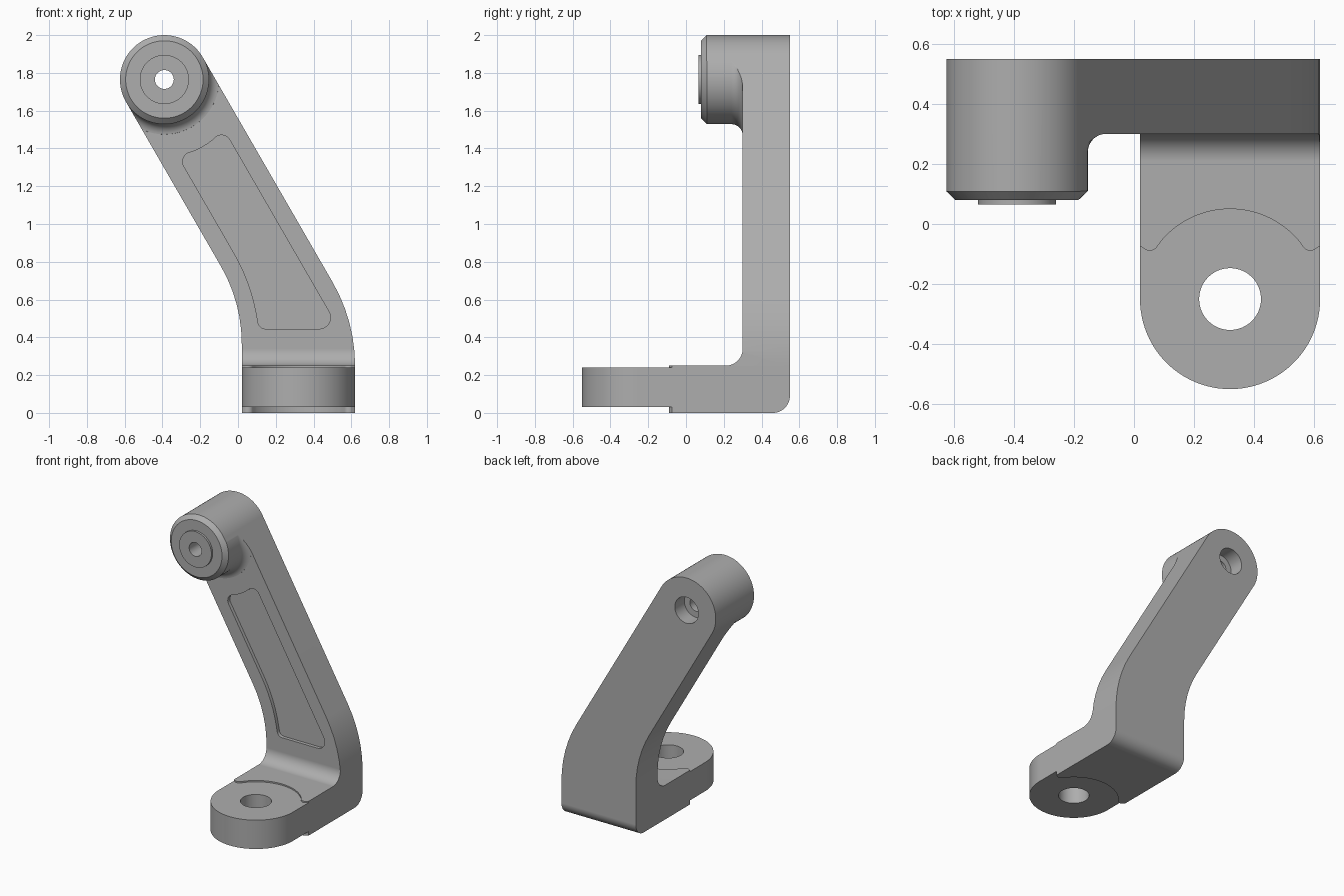
import bpy, bmesh, math
from mathutils import Vector

if "Cube" in bpy.data.objects:
    bpy.data.objects.remove(bpy.data.objects["Cube"])

HEAD = (-0.39, 1.765)      # head centre (x, z)
R = 0.235                  # head radius
HOLE = (0.32, -0.25)       # foot hole centre (x, y)
C30, S30 = math.cos(math.radians(30)), 0.5


def rounded(corners):
    """Polygon from (u, v, radius) corners, with each corner filleted."""
    out, n = [], len(corners)
    for i, (u, v, r) in enumerate(corners):
        p = Vector((u, v))
        if r == 0:
            out.append(p)
            continue
        a = (Vector(corners[i - 1][:2]) - p).normalized()
        b = (Vector(corners[(i + 1) % n][:2]) - p).normalized()
        half = a.angle(b) / 2
        centre = p + (a + b).normalized() * r / math.sin(half)
        start = p + a * r / math.tan(half) - centre
        end = p + b * r / math.tan(half) - centre
        sweep = math.atan2(start.x * end.y - start.y * end.x, start.dot(end))
        steps = max(6, int(abs(sweep) / math.radians(6)))
        for k in range(steps + 1):
            t = sweep * k / steps
            c, s = math.cos(t), math.sin(t)
            out.append(centre + Vector((start.x * c - start.y * s, start.x * s + start.y * c)))
    return out


def arc(cu, cv, r, a0, a1, steps):
    angles = [math.radians(a0 + (a1 - a0) * k / steps) for k in range(steps + 1)]
    return [(cu + r * math.cos(a), cv + r * math.sin(a), 0) for a in angles]


def finish(name, bm):
    bmesh.ops.recalc_face_normals(bm, faces=bm.faces)
    mesh = bpy.data.meshes.new(name)
    bm.to_mesh(mesh)
    bm.free()
    ob = bpy.data.objects.new(name, mesh)
    bpy.context.collection.objects.link(ob)
    return ob


def prism(name, corners, axis, lo, hi):
    """Extrude a profile along the x, y or z axis."""
    place = {"x": lambda p, t: (t, p[0], p[1]),
             "y": lambda p, t: (p[0], t, p[1]),
             "z": lambda p, t: (p[0], p[1], t)}[axis]
    pts = rounded(corners)
    bm = bmesh.new()
    a, b = ([bm.verts.new(place(p, t)) for p in pts] for t in (lo, hi))
    bm.faces.new(a)
    bm.faces.new(b)
    for i in range(len(pts)):
        bm.faces.new((a[i - 1], a[i], b[i], b[i - 1]))
    return finish(name, bm)


def lathe(name, rings, seg=96):
    """Turn (radius, y) rings around the head axis."""
    bm = bmesh.new()
    loops = []
    for r, y in rings:
        angles = [2 * math.pi * k / seg for k in range(seg)]
        loops.append([bm.verts.new((HEAD[0] + r * math.cos(a), y, HEAD[1] + r * math.sin(a)))
                      for a in angles])
    bm.faces.new(loops[0])
    bm.faces.new(loops[-1])
    for a, b in zip(loops, loops[1:]):
        for i in range(seg):
            bm.faces.new((a[i - 1], a[i], b[i], b[i - 1]))
    return finish(name, bm)


def combine(target, tool, operation):
    mod = target.modifiers.new("combine", "BOOLEAN")
    mod.operation, mod.solver, mod.object = operation, "EXACT", tool
    bpy.context.view_layer.objects.active = target
    bpy.ops.object.modifier_apply(modifier=mod.name)
    bpy.data.objects.remove(tool)


# Side profile: flat foot with a filleted upright
bracket = prism("bracket_arm", [
    (-0.7, 0, 0), (0.55, 0, 0.09), (0.55, 2.1, 0), (0.30, 2.1, 0),
    (0.30, 0.25, 0.09), (-0.7, 0.25, 0)], "x", -0.8, 0.8)

# Turned head with chamfer, raised washer face and root fillet
f = 0.06
fillet = [(R + 0.0015 + f * (1 - math.cos(math.radians(a))),
           0.24 + f * math.sin(math.radians(a))) for a in range(0, 85, 7)]
head = lathe("head", [(0.13, 0.065), (0.13, 0.08), (0.205, 0.08), (R + 0.0015, 0.11)]
             + fillet + [(0.296, 0.31), (0.296, 0.42)])
combine(bracket, head, "UNION")

# Front outline: vertical below, leaning 30 degrees above, round top
slope = S30 / C30
left_z = HEAD[1] - R * S30 - (0.02 - HEAD[0] + R * C30) / slope
right_z = HEAD[1] + R * S30 - (0.62 - HEAD[0] - R * C30) / slope
outline = prism("outline", [(0.02, -0.2, 0), (0.62, -0.2, 0), (0.62, right_z, 0.89)]
                + arc(*HEAD, R, 30, 210, 48) + [(0.02, left_z, 0.82)], "y", -1, 1)
combine(bracket, outline, "INTERSECT")

# Round nose of the foot
nose = prism("nose", arc(*HOLE, 0.30, 180, 360, 48)
             + [(0.63, -0.24, 0), (1, -0.24, 0), (1, 1, 0), (-1, 1, 0), (-1, -0.24, 0),
                (0.01, -0.24, 0)], "z", -0.3, 2.3)
combine(bracket, nose, "INTERSECT")

# Shallow machined faces above and below the foot hole
cx, cy = HOLE
dx, dy = 0.30 * math.cos(math.radians(30)), 0.30 * math.sin(math.radians(30))
spot = ([(cx + 0.5, -0.8, 0), (cx + 0.5, 0.06, 0), (cx + dx, cy + dy, 0.03)]
        + arc(cx, cy, 0.30, 40, 140, 36)
        + [(cx - dx, cy + dy, 0.03), (cx - 0.5, 0.06, 0), (cx - 0.5, -0.8, 0)])
for lo, hi in ((0.24, 0.4), (-0.2, 0.03)):
    combine(bracket, prism("spot_face", spot, "z", lo, hi), "DIFFERENCE")

# Foot hole, and head hole with a counterbore at the back
combine(bracket, prism("foot_hole", arc(cx, cy, 0.103, 0, 354, 59), "z", -0.3, 0.5), "DIFFERENCE")
combine(bracket, lathe("head_hole", [(0.05, -0.2), (0.05, 0.44), (0.095, 0.44), (0.095, 0.8)], 48),
        "DIFFERENCE")

# Shallow pocket in the front of the arm, following its sides
w, reach = 0.14, 0.41
along = math.sqrt(reach ** 2 - w ** 2)
mid = (HEAD[0] + S30 * along, HEAD[1] - C30 * along)
top_left = (mid[0] - C30 * w, mid[1] - S30 * w, 0.05)
top_right = (mid[0] + C30 * w, mid[1] + S30 * w, 0.05)
low_x = top_right[0] + (top_right[1] - 0.445) * slope
bend_x = top_left[0] + (top_left[1] - 0.69) * slope
pocket = prism("pocket", [top_left] + arc(*HEAD, reach, -69, -51, 6) + [
    top_right, (low_x, 0.445, 0.06), (0.112, 0.445, 0.04), (bend_x, 0.69, 1.0)],
    "y", 0.2, 0.325)
combine(bracket, pocket, "DIFFERENCE")

# Grey metal, smooth curves with crisp edges
grey = bpy.data.materials.new("grey_metal")
grey.diffuse_color = (0.42, 0.42, 0.42, 1)
grey.use_nodes = True
grey.node_tree.nodes["Principled BSDF"].inputs["Base Color"].default_value = grey.diffuse_color
bracket.data.materials.clear()
bracket.data.materials.append(grey)
for face in bracket.data.polygons:
    face.material_index = 0
bracket.select_set(True)
bpy.context.view_layer.objects.active = bracket
bpy.ops.object.shade_smooth_by_angle(angle=math.radians(25))
normals = bracket.modifiers.new("flat_face_normals", "WEIGHTED_NORMAL")
normals.keep_sharp = True
